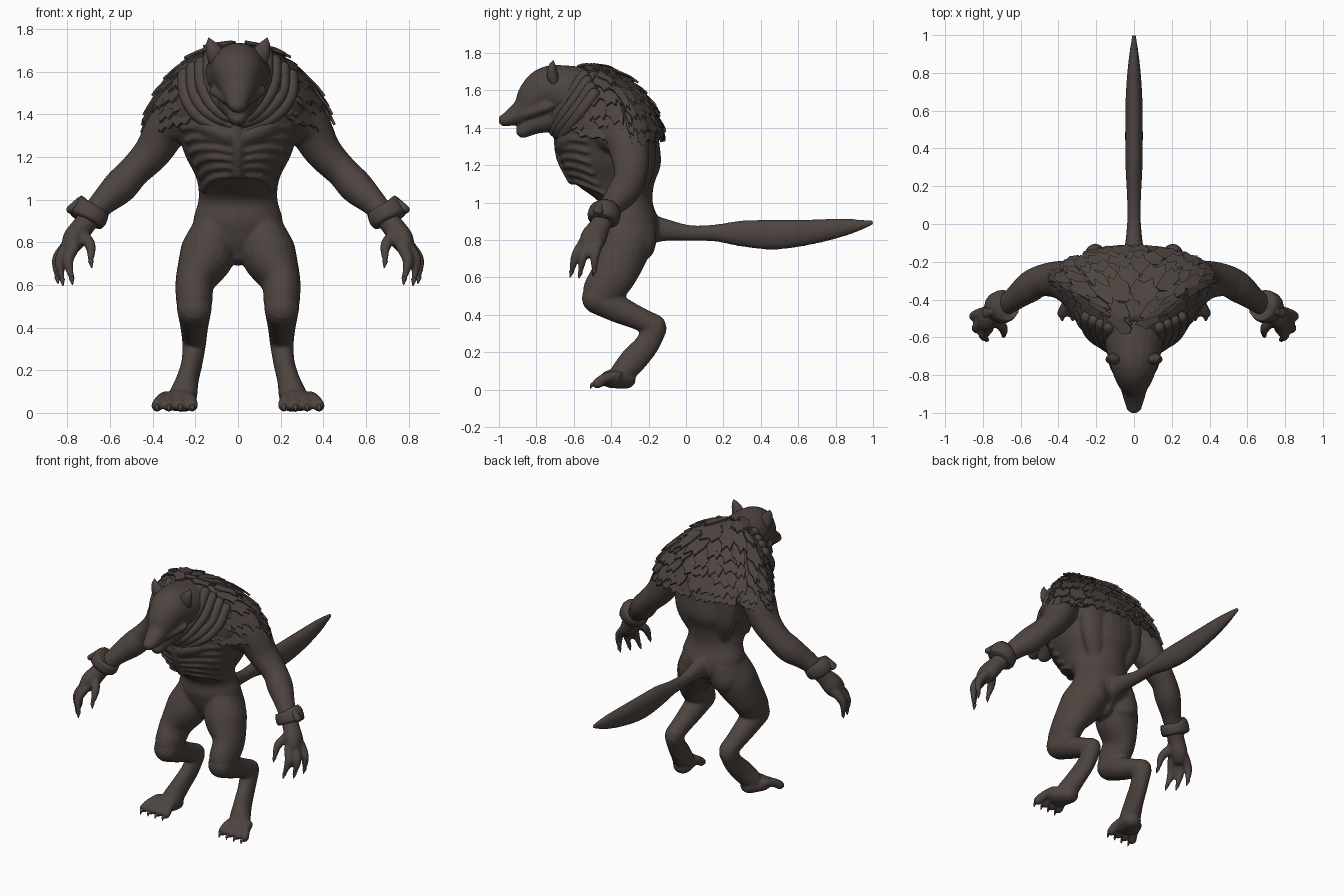
import bpy, bmesh, math, random
from mathutils import Vector

random.seed(4)
default = bpy.data.objects.get("Cube")
if default:
    bpy.data.objects.remove(default)

hide = bpy.data.materials.new("dark_brown_hide")
hide.use_nodes = True
colour = (0.075, 0.058, 0.05, 1)
hide.diffuse_color = colour
hide.node_tree.nodes["Principled BSDF"].inputs["Base Color"].default_value = colour
X, Z = Vector((1, 0, 0)), Vector((0, 0, 1))


def finish(bm, name, smooth=True):
    """Turn a bmesh into a named object with the hide colour."""
    bmesh.ops.recalc_face_normals(bm, faces=bm.faces)
    mesh = bpy.data.meshes.new(name)
    bm.to_mesh(mesh)
    bm.free()
    mesh.materials.append(hide)
    for face in mesh.polygons:
        face.use_smooth = smooth
    obj = bpy.data.objects.new(name, mesh)
    bpy.context.collection.objects.link(obj)
    return obj


def spline(points, steps):
    """Catmull-Rom curve through vectors of any length."""
    pts = [Vector(p) for p in points]
    pts = [pts[0] * 2 - pts[1]] + pts + [pts[-1] * 2 - pts[-2]]
    out = []
    for i in range(1, len(pts) - 2):
        a, b, c, d = pts[i - 1:i + 3]
        for k in range(steps):
            t = k / steps
            out.append((b * 2 + (c - a) * t + (a * 2 - b * 5 + c * 4 - d) * t * t
                        + (b * 3 - a - c * 3 + d) * t ** 3) / 2)
    return out + [pts[-2]]


def tube(bm, points, side=1, axis=None, sides=20, steps=4, round_ends=True):
    """Loft ellipses (x, y, z, half width, half depth) along a smooth path."""
    path = [(Vector((p[0] * side, p[1], p[2])), max(p[3], .002), max(p[4], .002))
            for p in spline(points, steps)]
    rings = []
    for i, (centre, a, b) in enumerate(path):
        before, after = path[max(i - 1, 0)][0], path[min(i + 1, len(path) - 1)][0]
        rings.append((centre, axis or (after - before).normalized(), a, b))
    if round_ends:
        caps = []
        for (centre, t, a, b), sign in ((rings[0], -1), (rings[-1], 1)):
            r = min(a, b)
            caps.append([(centre + t * sign * r * math.sin(k), t, a * math.cos(k), b * math.cos(k))
                         for k in (.5, 1, 1.4)])
        rings = caps[0][::-1] + rings + caps[1]
    loops = []
    for centre, t, a, b in rings:
        u = (X - t * X.dot(t)).normalized()
        v = t.cross(u)
        angles = [math.tau * k / sides for k in range(sides)]
        loops.append([bm.verts.new(centre + u * a * math.cos(k) + v * b * math.sin(k))
                      for k in angles])
    for low, high in zip(loops, loops[1:]):
        for k in range(sides):
            n = (k + 1) % sides
            bm.faces.new((low[k], low[n], high[n], high[k]))
    bm.faces.new(loops[0])
    bm.faces.new(loops[-1])


def cord(bm, points, radius, side=1):
    """Round ridge of even thickness."""
    tube(bm, [(*p, radius, radius) for p in points], side, sides=10, steps=3)


# Torso: level sections from crotch to shoulders
body = bmesh.new()
torso = [(0, -.31, .75, .06, .09), (0, -.29, .81, .18, .14), (0, -.30, .9, .21, .155),
         (0, -.32, 1, .185, .142), (0, -.38, 1.1, .195, .21), (0, -.395, 1.2, .245, .26),
         (0, -.41, 1.3, .28, .27), (0, -.42, 1.4, .32, .26), (0, -.45, 1.5, .28, .235),
         (0, -.48, 1.57, .22, .2), (0, -.52, 1.63, .14, .085)]
tube(body, torso, axis=Z, sides=32)
trunk = spline(torso, 8)

# Head with muzzle, and the lower jaw
tube(body, [(0, -.52, 1.57, .16, .15), (0, -.65, 1.59, .15, .145), (0, -.735, 1.595, .13, .135),
            (0, -.80, 1.555, .105, .112), (0, -.86, 1.495, .075, .078), (0, -.92, 1.462, .057, .052),
            (0, -.968, 1.44, .042, .034)])
tube(body, [(0, -.70, 1.46, .1, .085), (0, -.8, 1.425, .07, .058), (0, -.87, 1.385, .044, .04)])
cord(body, [(0, -.965, 1.452), (0, -.978, 1.446)], .027)

# Tail
tube(body, [(0, -.24, .86, .08, .1), (0, -.12, .855, .05, .062), (0, .02, .838, .036, .042),
            (0, .16, .838, .038, .046), (0, .3, .835, .045, .07), (0, .48, .829, .047, .08),
            (0, .68, .845, .044, .066), (0, .86, .87, .03, .044), (0, .995, .893, .011, .014)])

for s in (1, -1):
    # Digitigrade legs
    tube(body, [(.11, -.30, .85, .11, .14), (.145, -.34, .74, .13, .14),
                (.2, -.385, .62, .094, .122), (.205, -.45, .52, .085, .108)], s)
    tube(body, [(.205, -.475, .49, .082, .085), (.205, -.36, .43, .07, .074),
                (.205, -.25, .38, .062, .062), (.205, -.165, .342, .058, .06)], s)
    tube(body, [(.205, -.165, .33, .056, .064), (.215, -.21, .24, .05, .066),
                (.235, -.28, .16, .052, .072), (.255, -.34, .09, .066, .065)], s)
    tube(body, [(.25, -.32, .055, .06, .05), (.283, -.4, .058, .085, .05)], s)
    for k in range(4):
        base, tip = .23 + .036 * k, .215 + .055 * k
        cord(body, [(base, -.37, .075), ((base + tip) / 2, -.43, .062), (tip, -.472, .034)], .029, s)
    # Arms: shoulder, forearm, palm
    tube(body, [(.24, -.38, 1.4, .12, .14), (.325, -.32, 1.345, .105, .12),
                (.4, -.295, 1.225, .088, .1), (.49, -.3, 1.13, .076, .085),
                (.555, -.335, 1.06, .08, .085), (.64, -.4, .98, .06, .064),
                (.715, -.452, .89, .052, .054), (.765, -.49, .82, .055, .07),
                (.785, -.51, .785, .045, .065)], s)
    # Fingers and thumb
    for root, tip in (((.77, -.55, .78), (.78, -.612, .63)), ((.8, -.52, .78), (.825, -.565, .625)),
                      ((.805, -.47, .78), (.848, -.49, .635)), ((.735, -.50, .84), (.69, -.59, .71))):
        a, b = Vector(root), Vector(tip)
        bend = (a + b) / 2 + Vector((.022 if root[0] > .75 else -.02, -.008, .01))
        tube(body, [(*a, .03, .03), (*bend, .026, .026), (*b, .012, .012)], s)
    # Brow, cheek and collarbone ridges
    cord(body, [(.025, -.845, 1.575), (.06, -.825, 1.6), (.095, -.775, 1.6)], .021, s)
    cord(body, [(.05, -.86, 1.47), (.08, -.8, 1.49), (.11, -.74, 1.51)], .026, s)
    cord(body, [(.04, -.66, 1.3), (.13, -.635, 1.335), (.22, -.53, 1.37), (.29, -.43, 1.4)], .045, s)
    # Shoulder blade and buttock
    tube(body, [(.1, -.25, 1.06, .05, .04), (.13, -.225, 1.2, .09, .06), (.14, -.23, 1.36, .1, .07)], s)
    tube(body, [(.1, -.26, .86, .09, .1), (.12, -.26, .78, .1, .1)], s)
    # Ribs follow the trunk from the breastbone round to the flank
    for k in range(6):
        rib = []
        for j in range(6):
            angle = .1 + .2 * j
            z = 1.29 - .037 * k + .05 * math.sin(angle * 2) - .02 * j * k / 5
            ring = min(trunk, key=lambda q: abs(q[2] - z))
            rib.append((ring[3] * math.sin(angle), ring[1] - ring[4] * math.cos(angle), z))
        cord(body, rib, .014, s)

# Breastbone and groin
cord(body, [(0, -.685, 1.36), (0, -.67, 1.24), (0, -.61, 1.12)], .026)
tube(body, [(0, -.36, .82, .06, .07), (0, -.35, .735, .025, .04)])

skin = finish(body, "body")
remesh = skin.modifiers.new("fuse", "REMESH")
remesh.mode = "VOXEL"
remesh.voxel_size = .0095
remesh.use_smooth_shade = True
soften = skin.modifiers.new("soften", "SMOOTH")
soften.factor = .5
soften.iterations = 4

# Ears, claws and wrist cuffs
for s, label in ((1, "left"), (-1, "right")):
    ear = bmesh.new()
    tube(ear, [(.085, -.7, 1.63, .042, .034), (.108, -.715, 1.685, .042, .03),
               (.128, -.715, 1.73, .024, .02), (.136, -.71, 1.757, .004, .004)], s)
    finish(ear, label + "_ear")

    claws = bmesh.new()
    for k in range(4):
        x = .215 + .055 * k
        tube(claws, [(x, -.485, .034, .013, .013), (x, -.503, .025, .01, .01),
                     (x, -.512, .006, .002, .002)], s, sides=8)
    for x, y, z in ((.78, -.612, .63), (.825, -.565, .625), (.848, -.49, .635), (.69, -.59, .71)):
        tube(claws, [(x, y, z, .013, .013), (x - .004, y - .008, z - .028, .003, .003)], s, sides=8)
    finish(claws, label + "_claws")

    cuff = bmesh.new()
    tube(cuff, [(.683, -.428, .968, .074, .07), (.688, -.43, .96, .088, .084),
                (.707, -.444, .915, .092, .086), (.714, -.448, .9, .08, .074)],
         s, sides=16, steps=2, round_ends=False)
    tube(cuff, [(.75, -.46, .985, .02, .024), (.785, -.47, .955, .02, .028)], s, sides=10)
    finish(cuff, label + "_cuff")

# Thick folds of mane around the throat
mane = bmesh.new()
for k in range(4):
    w, y, z = .135 + .04 * k, -.72 + .018 * k, 1.42 - .03 * k
    arc = []
    for j in range(9):
        a = math.pi * (j / 8 - .5) * 1.1
        rise = 1 - math.cos(a)
        arc.append((w * math.sin(a), y + .15 * rise, z + .22 * rise + random.uniform(-.008, .008)))
    cord(mane, arc, .032)
finish(mane, "throat_mane")


def pelt(angle, t, lift=0):
    """Point on the shoulder pelt: angle 0 is the back, t runs from nape to hem."""
    r = math.sin(t * math.pi / 2)
    drop = max(math.cos(min(t, 1) * math.pi / 2), 0) ** 1.25
    c, s = math.cos(angle), math.sin(angle)
    hem = 1.36 - .05 * s * s - max(t - 1, 0) * .4 + (.03 * c * c if c < 0 else 0)
    reach_y = (.165 + lift) * c if c > 0 else -(.41 + lift) * c * c
    return Vector(((.425 + lift) * s * r, -.53 + .235 * r + reach_y * r,
                   hem + (1.735 - hem) * drop + lift * .5))


# Pelt shell with a ragged hem
shell = bmesh.new()
reach, columns, rows = 2.6, 64, 10
grid = []
for i in range(columns + 1):
    angle = reach * (2 * i / columns - 1)
    ragged = random.uniform(-.07, .05)
    grid.append([shell.verts.new(pelt(angle, .03 + (.95 + ragged) * j / rows)) for j in range(rows + 1)])
for a, b in zip(grid, grid[1:]):
    for j in range(rows):
        shell.faces.new((a[j], a[j + 1], b[j + 1], b[j]))
finish(shell, "pelt_shell").modifiers.new("thickness", "SOLIDIFY").thickness = .015

# Overlapping broad ragged locks of fur
locks = bmesh.new()
for row in range(7):
    t = .08 + .13 * row
    count = 7 + 3 * row
    for k in range(count):
        angle = reach * (2 * (k + random.uniform(.2, .8)) / count - 1)
        half = reach / count * random.uniform(.9, 1.5)
        length = random.uniform(.15, .25)
        outline = [(-1, 0, .002), (0, -.1, .004), (1, 0, .002), (1.05, .55, .014), (.5, .7, .02),
                   (.3, 1, .026), (-.2, .75, .02), (-.6, .92, .024), (-1, .5, .014)]
        locks.faces.new([locks.verts.new(pelt(angle + half * u, t + length * v, lift))
                         for u, v, lift in outline])
finish(locks, "fur_locks", False).modifiers.new("thickness", "SOLIDIFY").thickness = .012
